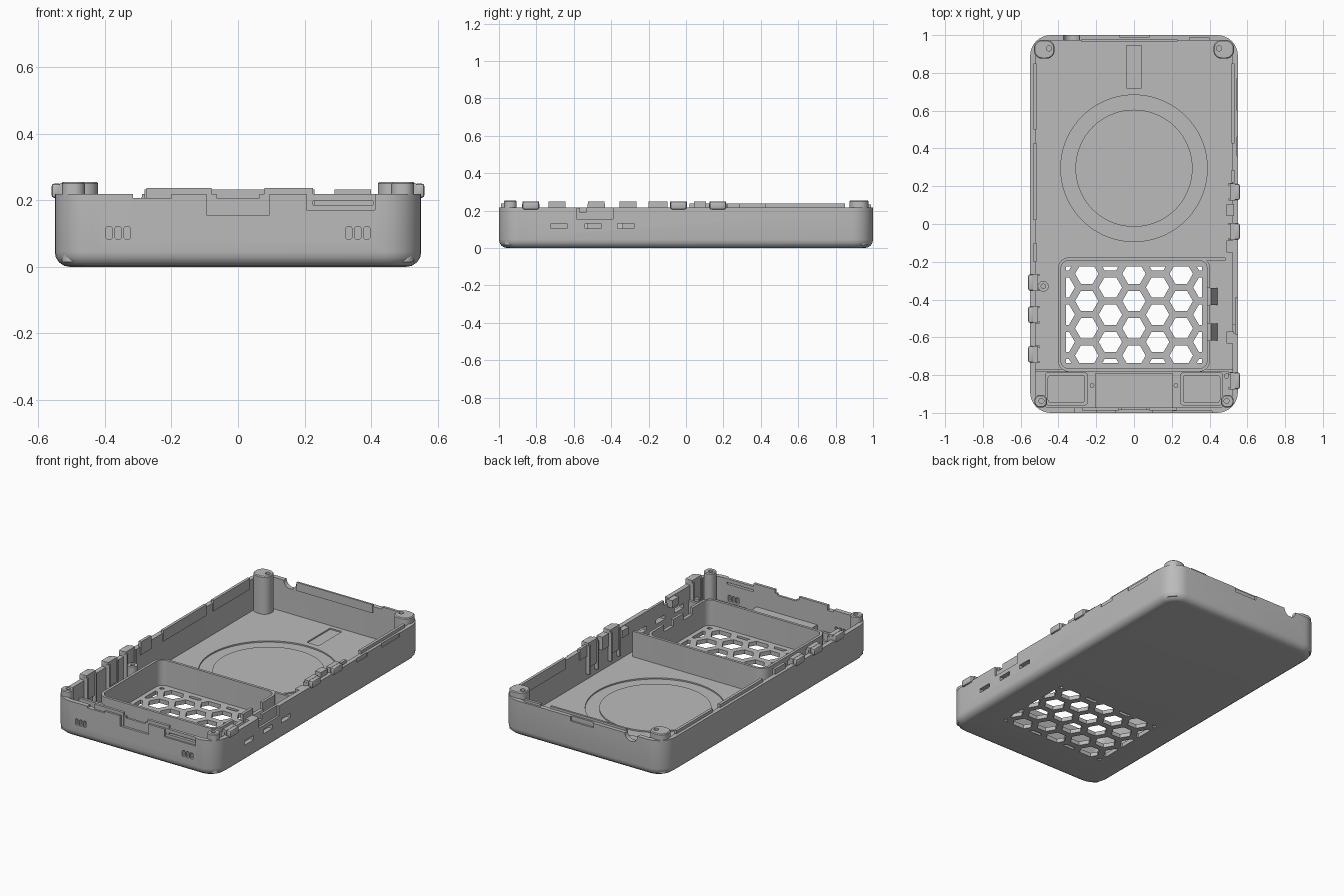
import bpy, bmesh, math
from mathutils import Vector

if "Cube" in bpy.data.objects:
    bpy.data.objects.remove(bpy.data.objects["Cube"], do_unlink=True)

grey = bpy.data.materials.new("matte grey plastic")
grey.use_nodes = True
grey.diffuse_color = (0.5, 0.5, 0.5, 1)
grey.node_tree.nodes["Principled BSDF"].inputs["Base Color"].default_value = (0.5, 0.5, 0.5, 1)

FLOOR, RIM, WALL, HALF = 0.025, 0.218, 0.028, 0.55
parts = []


def finish(name, bm):
    bmesh.ops.recalc_face_normals(bm, faces=bm.faces)
    me = bpy.data.meshes.new(name)
    bm.to_mesh(me)
    bm.free()
    ob = bpy.data.objects.new(name, me)
    bpy.context.scene.collection.objects.link(ob)
    me.materials.append(grey)
    parts.append(ob)
    return ob


def box(name, x, y, z, bevel=0.0):
    """Box from three (low, high) ranges."""
    bm = bmesh.new()
    bmesh.ops.create_cube(bm, size=1)
    for v in bm.verts:
        v.co = Vector((r[0] + (c + 0.5) * (r[1] - r[0]) for r, c in zip((x, y, z), v.co)))
    if bevel:
        bmesh.ops.bevel(bm, geom=bm.edges[:], offset=bevel, segments=2, profile=0.5, affect='EDGES')
    return finish(name, bm)


def loft(name, x, y, radius, rings, caps=True, steps=8):
    """Stack of rounded rectangles given as (inset, height)."""
    bm = bmesh.new()
    loops = []
    for inset, z in rings:
        r = max(radius - inset, 0.012)
        loop = []
        for k, (cx, cy) in enumerate(((x[1], y[1]), (x[0], y[1]), (x[0], y[0]), (x[1], y[0]))):
            sx, sy = (1, -1, -1, 1)[k], (1, 1, -1, -1)[k]
            for i in range(steps + 1):
                a = (k + i / steps) * math.pi / 2
                loop.append(bm.verts.new((cx - sx * (inset + r) + r * math.cos(a),
                                          cy - sy * (inset + r) + r * math.sin(a), z)))
        loops.append(loop)
    pairs = list(zip(loops, loops[1:])) + ([] if caps else [(loops[-1], loops[0])])
    for a, b in pairs:
        for i in range(len(a)):
            j = (i + 1) % len(a)
            bm.faces.new((a[i], a[j], b[j], b[i]))
    if caps:
        bm.faces.new(loops[0])
        bm.faces.new(loops[-1])
    return finish(name, bm)


def tube(name, x, y, z, outer, inner=0.0, sides=32, axis='Z'):
    """Cylinder, or a pipe when an inner radius is given."""
    bm = bmesh.new()
    radii = [(outer, z[0]), (outer, z[1])] + ([(inner, z[1]), (inner, z[0])] if inner else [])
    loops = [[bm.verts.new((r * math.cos(t * math.tau / sides), r * math.sin(t * math.tau / sides), h))
              for t in range(sides)] for r, h in radii]
    for a, b in list(zip(loops, loops[1:])) + ([(loops[-1], loops[0])] if inner else []):
        for i in range(sides):
            j = (i + 1) % sides
            bm.faces.new((a[i], a[j], b[j], b[i]))
    if not inner:
        bm.faces.new(loops[0])
        bm.faces.new(loops[-1])
    for v in bm.verts:
        v.co = (x + v.co.x, y + v.co.y, v.co.z) if axis == 'Z' else (x + v.co.x, v.co.z, y + v.co.y)
    return finish(name, bm)


def boolean(target, cutter, operation='DIFFERENCE'):
    mod = target.modifiers.new("cut", 'BOOLEAN')
    mod.operation, mod.object, mod.solver = operation, cutter, 'EXACT'
    bpy.context.view_layer.update()
    dg = bpy.context.evaluated_depsgraph_get()
    me = bpy.data.meshes.new_from_object(target.evaluated_get(dg))
    target.modifiers.clear()
    target.data = me
    parts.remove(cutter)
    bpy.data.objects.remove(cutter, do_unlink=True)


# Open tray with rounded bottom edge
shell = loft("tray_shell", (-HALF, HALF), (-1, 1), 0.11,
             [(0.045, 0), (0.028, 0.003), (0.013, 0.013), (0.003, 0.028), (0, 0.045),
              (0, RIM), (WALL, RIM), (WALL, FLOOR)])

# Honeycomb grille, trimmed to a rectangle
bm = bmesh.new()
pitch = 0.125
for col in range(-3, 4):
    for row in range(-3, 4):
        cy = -0.48 + (row + (0.5 if col % 2 == 0 else 0)) * pitch * 2 / math.sqrt(3)
        ring = [(col * pitch + 0.062 * math.cos(k * math.pi / 3),
                 cy + 0.062 * math.sin(k * math.pi / 3)) for k in range(6)]
        low = [bm.verts.new((*p, -0.05)) for p in ring]
        top = [bm.verts.new((*p, 0.1)) for p in ring]
        bm.faces.new(low)
        bm.faces.new(top)
        for k in range(6):
            bm.faces.new((low[k], low[k - 1], top[k - 1], top[k]))
grille = finish("grille_cutter", bm)
boolean(grille, box("trim", (-0.36, 0.36), (-0.735, -0.225), (-0.03, 0.08)), 'INTERSECT')
boolean(shell, grille)

# Floor recesses: round groove and label slot
boolean(shell, tube("groove", 0, 0.295, (FLOOR - 0.008, 0.05), 0.388, 0.31, 72))
boolean(shell, box("slot", (-0.04, 0.04), (0.72, 0.945), (FLOOR - 0.008, 0.05)))

# Front wall: vents, port recess, slit and rim dips
for side in (-1, 1):
    for x in (0.333, 0.36, 0.387):
        boolean(shell, box("vent", (side * x - 0.009, side * x + 0.009), (-1.05, -0.96), (0.083, 0.121), 0.005))
boolean(shell, box("port", (-0.095, 0.095), (-1.05, -0.986), (0.155, 0.3)))
boolean(shell, box("port_dip", (-0.065, 0.065), (-1.05, -0.95), (0.207, 0.3)))
boolean(shell, box("rim_dip", (-0.315, -0.2), (-1.05, -0.95), (0.207, 0.3)))
boolean(shell, box("card", (0.205, 0.412), (-1.05, -0.99), (0.17, 0.3)))
boolean(shell, box("card_slit", (0.205, 0.405), (-1.05, -0.95), (0.186, 0.197)))

# Left wall: three slots and shallow rim recesses
for y in (-0.678, -0.498, -0.322):
    boolean(shell, box("side_slot", (0.5, 0.6), (y - 0.043, y + 0.043), (0.105, 0.131)))
boolean(shell, box("side_port", (0.537, 0.6), (-0.585, -0.39), (0.155, 0.3)))
boolean(shell, box("side_port_gap", (0.5, 0.6), (-0.58, -0.535), (0.19, 0.3)))
for y0, y1 in ((0.36, 0.46), (0.6, 0.77)):
    boolean(shell, box("side_recess", (0.545, 0.6), (y0, y1), (0.195, 0.3)))

# Back wall: round button notch and connector dip
boolean(shell, tube("button", -0.33, RIM, (0.95, 1.05), 0.042, axis='Y'))
boolean(shell, box("connector", (-0.075, 0.08), (0.988, 1.05), (0.19, 0.3)))

# Raised lips along the rim: front, back, then both long sides
for x0, x1 in ((-0.275, -0.08), (0.08, 0.225)):
    box("front_lip", (x0, x1), (-0.988, -0.972), (0.15, 0.237))
box("back_lip", (-0.28, 0.23), (0.965, 0.977), (0.18, 0.232))
box("back_tab", (0.29, 0.4), (0.972, 0.988), (0.18, 0.232))
for x, y0, y1 in ((1, 0.425, 0.85), (1, 0.22, 0.285), (-1, 0.02, 0.43), (-1, 0.5, 0.85), (-1, -0.2, -0.1)):
    lip = sorted((x * 0.515, x * 0.532))
    box("side_lip", lip, (y0, y1), (0.17, 0.237 if y0 > 0 else 0.25))

# Snap clips on flexible arms with stiffening ribs
for side, rows in ((1, (0.17, -0.04, -0.83)), (-1, (-0.31, -0.48, -0.69))):
    for y in rows:
        box("snap_clip", sorted((side * 0.53, side * 0.56)), (y - 0.043, y + 0.043), (0.207, 0.25), 0.009)
        box("clip_arm", sorted((side * 0.508, side * 0.536)), (y - 0.045, y + 0.045), (0.1, 0.25))
        for e in (-0.04, 0.04):
            box("clip_rib", sorted((side * 0.5, side * 0.524)), (y + e - 0.006, y + e + 0.006), (0.06, 0.235))
for y in (0.075, -0.12, -0.6):
    box("side_block", (0.49, 0.53), (y - 0.032, y + 0.032), (0.17, 0.25 if y > 0 else 0.215))

# Corner screw posts, wide at the back and slim at the front
for s in (-1, 1):
    post = loft("back_post", sorted((s * 0.42, s * 0.53)), (0.875, 0.975), 0.045,
                [(0, FLOOR - 0.01), (0, 0.25), (0.005, 0.255)])
    boolean(post, tube("hole", s * 0.45, 0.93, (0.15, 0.3), 0.014))
    post = loft("front_post", sorted((s * 0.46, s * 0.528)), (-0.972, -0.905), 0.03,
                [(0, FLOOR - 0.01), (0, 0.25), (0.005, 0.255)])
    boolean(post, tube("hole", s * 0.49, -0.937, (0.15, 0.3), 0.013))
tube("screw_boss", -0.48, -0.33, (FLOOR - 0.01, 0.17), 0.028, 0.012)

# Grille pocket with cable notches, ramps and divider ribs
pocket = loft("pocket_wall", (-0.403, 0.403), (-0.782, -0.177), 0.06,
              [(0, FLOOR - 0.01), (0, 0.18), (0.016, 0.18), (0.016, FLOOR - 0.01)], caps=False)
for y in (-0.385, -0.572):
    boolean(pocket, box("notch", (0.37, 0.42), (y - 0.045, y + 0.045), (0.14, 0.3)))
    ramp = box("cable_ramp", (0.403, 0.446), (y - 0.045, y + 0.045), (FLOOR - 0.01, 0.14))
    for v in ramp.data.vertices:
        if v.co.x > 0.42 and v.co.z > 0.1:
            v.co.x = 0.408
for s in (-1, 1):
    box("front_divider", sorted((s * 0.35, s * 0.53)), (-0.784, -0.768), (FLOOR - 0.01, 0.13))
box("rear_divider", (0.34, 0.485), (-0.192, -0.177), (FLOOR - 0.01, 0.18))

# Front chambers behind the vents and the raised centre shelf
for s in (-1, 1):
    loft("chamber_wall", sorted((s * 0.245, s * 0.47)), (-0.96, -0.785), 0.014,
         [(0, FLOOR - 0.01), (0, 0.08), (0.016, 0.08), (0.016, FLOOR - 0.01)], caps=False, steps=2)
    tube("locating_pin", s * 0.222, -0.855, (FLOOR - 0.01, 0.12), 0.012, sides=16)
box("centre_shelf", (-0.205, 0.205), (-0.975, -0.79), (FLOOR - 0.01, 0.1))
tube("small_pin", 0.49, -0.805, (FLOOR - 0.01, 0.14), 0.014, sides=16)

# Smooth rounded surfaces, keep hard edges
bpy.ops.object.select_all(action='DESELECT')
for ob in parts:
    ob.select_set(True)
bpy.context.view_layer.objects.active = shell
bpy.ops.object.shade_smooth_by_angle(angle=math.radians(30))
